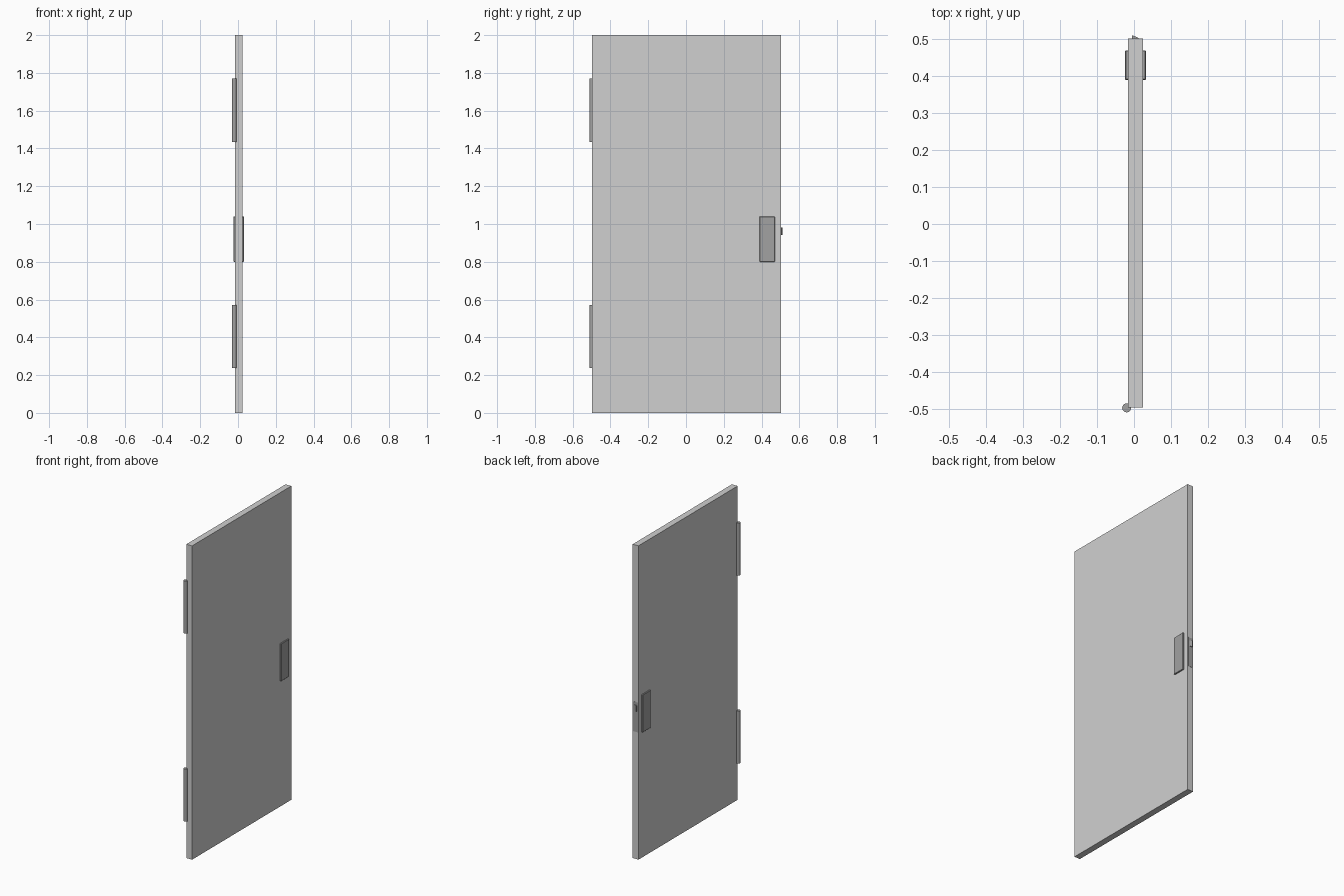
import bpy, bmesh

if "Cube" in bpy.data.objects:
    bpy.data.objects.remove(bpy.data.objects["Cube"])


def material(name, v):
    m = bpy.data.materials.new(name)
    m.diffuse_color = (v, v, v, 1)
    m.use_nodes = True
    m.node_tree.nodes["Principled BSDF"].inputs["Base Color"].default_value = m.diffuse_color
    return m


PANEL = material("light grey", 0.63)
METAL = material("mid grey", 0.36)


def finish(name, bm, mat):
    bmesh.ops.recalc_face_normals(bm, faces=bm.faces)
    me = bpy.data.meshes.new(name)
    bm.to_mesh(me)
    bm.free()
    me.materials.append(mat)
    ob = bpy.data.objects.new(name, me)
    bpy.context.collection.objects.link(ob)
    return ob


def box(name, lo, hi, mat, bevel=0):
    bm = bmesh.new()
    bmesh.ops.create_cube(bm, size=1)
    for v in bm.verts:
        v.co = [lo[i] + (v.co[i] + 0.5) * (hi[i] - lo[i]) for i in range(3)]
    ob = finish(name, bm, mat)
    if bevel:
        mod = ob.modifiers.new("bevel", 'BEVEL')
        mod.width = bevel
        mod.segments = 1
    return ob


CX = 0.004          # middle of the door thickness
HALF = 0.02         # half thickness
Y0, Y1 = -0.497, 0.502

# Door slab
box("door_panel", (CX - HALF, Y0, 0), (CX + HALF, Y1, 2), PANEL)

# Raised handle plate on each side
for side, name in ((1, "handle_right"), (-1, "handle_left")):
    xs = sorted((CX + side * 0.018, CX + side * 0.028))
    box(name, (xs[0], 0.39, 0.80), (xs[1], 0.47, 1.04), METAL, 0.002)

# Lock plate on the closing edge
box("lock_plate", (CX - 0.016, Y1 - 0.004, 0.81), (CX + 0.016, Y1 + 0.001, 1.0), METAL)

# Wedge-shaped latch bolt
bm = bmesh.new()
profile = [(-0.006, Y1 - 0.004), (0.012, Y1 - 0.004), (0.012, Y1 + 0.002),
           (-0.002, 0.51), (-0.006, 0.51)]
face = bm.faces.new([bm.verts.new((x, y, 0.943)) for x, y in profile])
ext = bmesh.ops.extrude_face_region(bm, geom=[face])
bmesh.ops.translate(bm, vec=(0, 0, 0.038),
                    verts=[g for g in ext["geom"] if isinstance(g, bmesh.types.BMVert)])
finish("latch_bolt", bm, METAL)

# Hinge barrels
for name, z0, z1 in (("lower_hinge", 0.237, 0.572), ("upper_hinge", 1.435, 1.77)):
    bpy.ops.mesh.primitive_cylinder_add(vertices=24, radius=0.012, depth=z1 - z0,
                                        location=(-0.020, -0.498, (z0 + z1) / 2))
    hinge = bpy.context.object
    hinge.name = name
    hinge.data.materials.append(METAL)
    bpy.ops.object.shade_smooth_by_angle()
